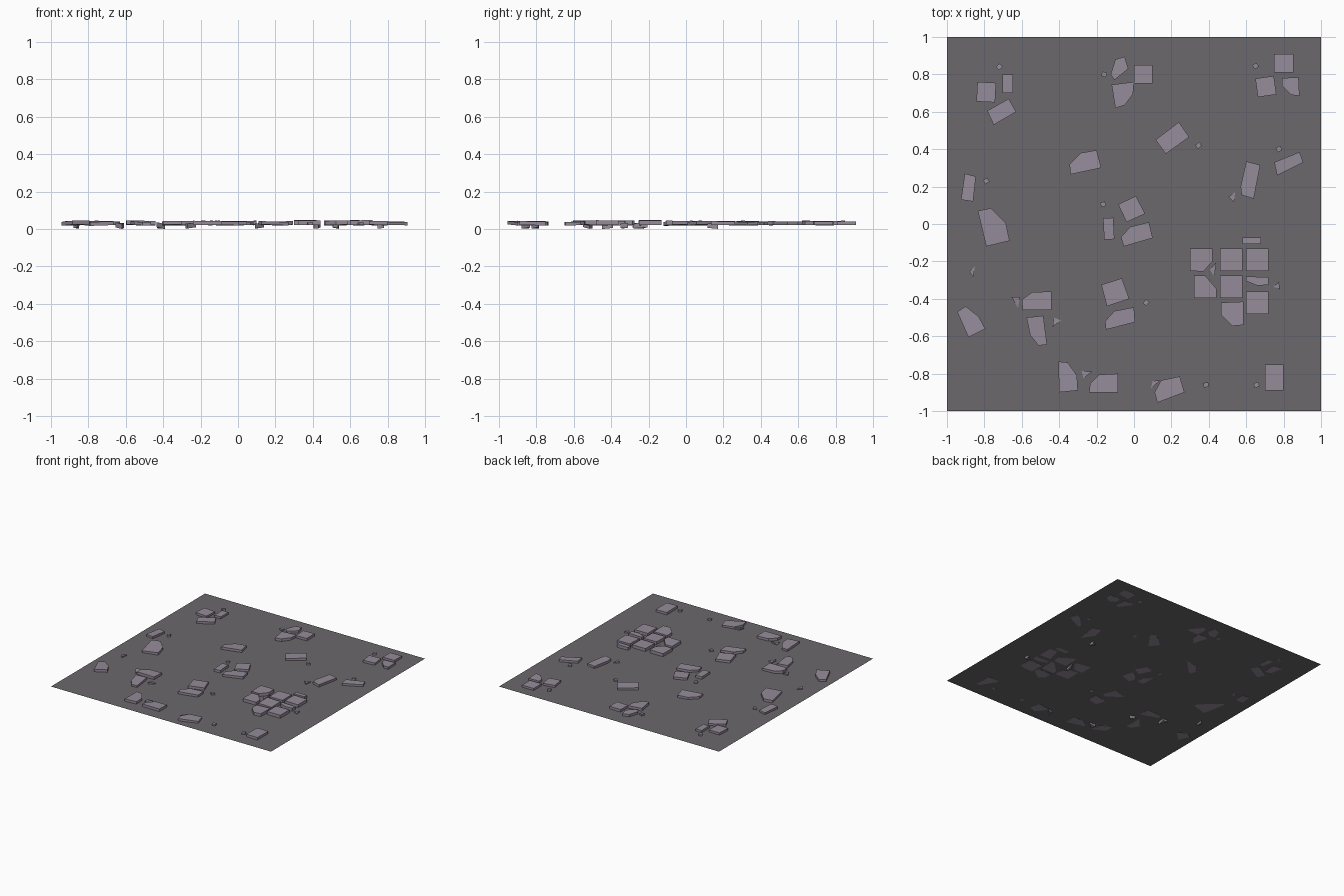
import bpy, bmesh, math, random
random.seed(4)
GROUND = 0.025


def material(name, rgb):
    m = bpy.data.materials.new(name)
    m.diffuse_color = (*rgb, 1)
    return m


dirt = material("dirt", (0.15, 0.14, 0.15))
stone = material("stone", (0.30, 0.26, 0.32))


def prism(name, pts, z0, z1, tilt):
    # flat stone extruded from an outline, slightly tilted about its middle
    cx = sum(p[0] for p in pts) / len(pts)
    cy = sum(p[1] for p in pts) / len(pts)
    a, b = random.uniform(-tilt, tilt), random.uniform(-tilt, tilt)
    bm = bmesh.new()
    low, top = [[bm.verts.new((x, y, z + a * (x - cx) + b * (y - cy))) for x, y in pts]
                for z in (z0, z1)]
    bm.faces.new(low)
    bm.faces.new(top)
    for i in range(len(pts)):
        j = (i + 1) % len(pts)
        bm.faces.new((low[i], low[j], top[j], top[i]))
    bmesh.ops.recalc_face_normals(bm, faces=bm.faces)
    me = bpy.data.meshes.new(name)
    bm.to_mesh(me)
    bm.free()
    me.materials.append(stone)
    ob = bpy.data.objects.new(name, me)
    bpy.context.collection.objects.link(ob)


def rect(cx, cy, w, h, deg=0):
    c, s = math.cos(math.radians(deg)), math.sin(math.radians(deg))
    return [(cx + u * w / 2 * c - v * h / 2 * s, cy + u * w / 2 * s + v * h / 2 * c)
            for u, v in ((-1, -1), (1, -1), (1, 1), (-1, 1))]


def slabs(name, outlines, top=0.044, tilt=0.035):
    for pts in outlines:
        prism(name, pts, GROUND - 0.0005, top + random.uniform(-0.002, 0.002), tilt)


# ground sheet
bpy.ops.mesh.primitive_plane_add(size=2, location=(0, 0, GROUND))
bpy.context.object.name = "ground_sheet"
bpy.context.object.data.materials.append(dirt)

# plain rectangular slabs: centre, size, turn
slabs("square_slab", [rect(*r) for r in (
    (-.79, .705, .1, .105, -3), (-.675, .75, .055, .1), (.05, .8, .1, .1),
    (.8, .86, .105, .1), (.705, .735, .1, .1, 8), (-.135, -.025, .055, .115, 3),
    (.75, -.82, .1, .14))])

# paved patch on the right
slabs("paving_slab", [rect(*r) for r in (
    (.52, -.19, .12, .12), (.66, -.19, .12, .12), (.63, -.09, .1, .035),
    (.52, -.335, .12, .12), (.66, -.42, .12, .12))], 0.048, 0.02)
slabs("chipped_paving_slab", [
    [(.3, -.13), (.42, -.13), (.42, -.2), (.37, -.255), (.3, -.25)],
    [(.32, -.275), (.38, -.275), (.44, -.345), (.44, -.395), (.32, -.395)],
    [(.6, -.28), (.72, -.285), (.72, -.325), (.66, -.33), (.6, -.305)],
    [(.465, -.42), (.585, -.415), (.585, -.54), (.525, -.545), (.465, -.485)]], 0.048, 0.02)

# broken slabs along the back
slabs("back_slab", [
    [(-.785, .605), (-.67, .67), (-.63, .6), (-.75, .53)],
    [(-.125, .8), (-.1, .88), (-.05, .895), (-.03, .83), (-.105, .77)],
    [(-.12, .745), (0, .76), (-.005, .695), (-.05, .635), (-.1, .62)],
    [(.79, .78), (.88, .785), (.885, .685), (.84, .69), (.79, .74)],
    [(.115, .45), (.24, .545), (.295, .465), (.17, .375)],
    [(-.345, .32), (-.285, .38), (-.2, .395), (-.175, .3), (-.34, .265)],
    [(.75, .33), (.885, .385), (.905, .33), (.765, .26)],
    [(.6, .335), (.675, .315), (.64, .135), (.575, .155), (.57, .2)]])

# broken slabs on the left and in the middle
slabs("middle_slab", [
    [(-.905, .27), (-.845, .255), (-.86, .12), (-.925, .13)],
    [(-.835, .07), (-.765, .085), (-.685, .005), (-.665, -.09), (-.79, -.12)],
    [(-.945, -.47), (-.9, -.44), (-.83, -.495), (-.795, -.56), (-.885, -.605)],
    [(-.085, .105), (.01, .15), (.06, .055), (-.04, .01)],
    [(-.07, -.07), (-.02, -.015), (.08, .01), (.1, -.075), (-.055, -.12)],
    [(-.175, -.325), (-.065, -.29), (-.025, -.4), (-.145, -.44)],
    [(-.155, -.52), (-.105, -.465), (0, -.445), (.005, -.525), (-.15, -.565)]])

# broken slabs along the front
slabs("front_slab", [
    [(-.6, -.405), (-.545, -.365), (-.44, -.36), (-.44, -.46), (-.595, -.46)],
    [(-.575, -.5), (-.485, -.49), (-.465, -.645), (-.51, -.65), (-.555, -.595)],
    [(-.405, -.735), (-.355, -.74), (-.305, -.81), (-.3, -.89), (-.4, -.9)],
    [(-.235, -.855), (-.185, -.805), (-.085, -.8), (-.085, -.9), (-.24, -.9)],
    [(.11, -.9), (.145, -.835), (.245, -.815), (.27, -.9), (.125, -.955)]])

# small square pebbles
for x, y, d in ((-.72, .84, 40), (-.16, .8, -20), (.65, .845, 30), (.345, .42, 40),
                (.775, .4, 25), (-.79, .23, 30), (-.165, .105, 20), (.065, -.42, 50),
                (.385, -.86, 10), (.655, -.86, 20)):
    prism("pebble", rect(x, y, .027, .025, d), GROUND - .001, .038, .05)

# shards sunk through the ground
for pts in ([(.505, .145), (.54, .17), (.535, .115)],
            [(-.88, -.255), (-.85, -.225), (-.86, -.285)],
            [(-.655, -.39), (-.61, -.39), (-.62, -.45)],
            [(-.435, -.55), (-.43, -.5), (-.39, -.515)],
            [(-.28, -.785), (-.225, -.79), (-.27, -.825)],
            [(.09, -.88), (.1, -.84), (.14, -.835)],
            [(.405, -.245), (.44, -.205), (.43, -.28)],
            [(.745, -.335), (.775, -.31), (.78, -.35)]):
    prism("shard", pts, .008, .034, .15)

# rest the lowest point on z = 0
obs = [o for o in bpy.data.objects if o.type == 'MESH']
low = min(v.co.z for o in obs if o.name != "ground_sheet" for v in o.data.vertices)
for o in obs:
    o.location.z -= low
